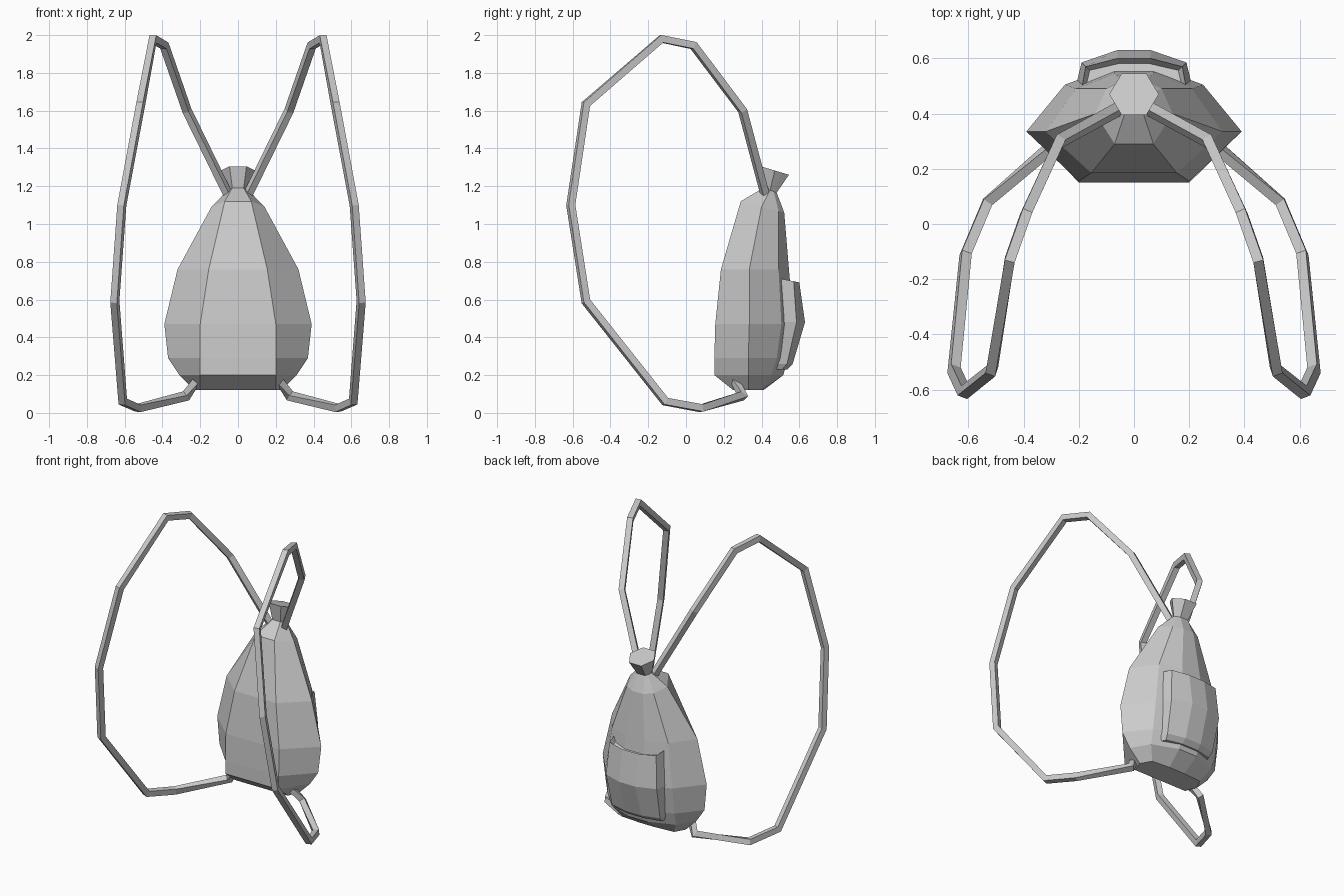
import bpy
import bmesh
from mathutils import Vector

default_cube = bpy.data.objects.get("Cube")
if default_cube:
    bpy.data.objects.remove(default_cube, do_unlink=True)


def make_material(name, colour):
    material = bpy.data.materials.new(name)
    material.use_nodes = True
    material.diffuse_color = colour
    material.node_tree.nodes["Principled BSDF"].inputs["Base Color"].default_value = colour
    return material


grey_cloth = make_material("grey cloth", (0.6, 0.6, 0.6, 1))


def loft(bm, rings):
    """Skin a stack of equal closed rings and cap both ends; returns the last cap."""
    loops = [[bm.verts.new(point) for point in ring] for ring in rings]
    for lower, upper in zip(loops, loops[1:]):
        for i in range(len(lower)):
            j = (i + 1) % len(lower)
            bm.faces.new((lower[i], lower[j], upper[j], upper[i]))
    bm.faces.new(list(reversed(loops[0])))
    top = bm.faces.new(loops[-1])
    bmesh.ops.recalc_face_normals(bm, faces=bm.faces[:])
    return top


def finish(bm, name):
    mesh = bpy.data.meshes.new(name)
    bm.to_mesh(mesh)
    bm.free()
    mesh.materials.append(grey_cloth)
    part = bpy.data.objects.new(name, mesh)
    bpy.context.collection.objects.link(part)
    return part


def mirrored_ring(height, slope, half):
    """Symmetric ring from its left half, tilted by slope along y."""
    left = [Vector((x, y, height + slope * (y - 0.33))) for x, y in half]
    right = [Vector((-p.x, p.y, p.z)) for p in reversed(left)]
    return left + right


# Sack body with gathered neck and flared top: front, side, corner, back points
sack_rings = [
    (0.12, 0, [(.2, .25), (.23, .33), (.19, .4), (.06, .41)]),
    (0.2, 0, [(.2, .15), (.31, .33), (.24, .45), (.07, .515)]),
    (0.29, 0, [(.2, .15), (.37, .33), (.25, .48), (.07, .54)]),
    (0.47, 0, [(.2, .155), (.39, .335), (.25, .505), (.07, .57)]),
    (0.76, 0, [(.155, .185), (.32, .335), (.21, .49), (.07, .545)]),
    (1.11, -.26, [(.07, .29), (.14, .4), (.1, .49), (.04, .52)]),
    (1.22, -.36, [(.03, .41), (.055, .445), (.042, .465), (.03, .48)]),
    (1.325, -.3, [(.045, .395), (.09, .47), (.067, .508), (.045, .545)]),
]
bm = bmesh.new()
loft(bm, [mirrored_ring(*ring) for ring in sack_rings])
finish(bm, "sack_body")

# Bulging back pocket with a sunken opening at the top
pocket_rings = [
    (0.23, 0, [(.19, .46), (.17, .51), (.06, .535)]),
    (0.26, 0, [(.2, .46), (.18, .535), (.06, .565)]),
    (0.48, 0, [(.215, .48), (.19, .585), (.06, .63)]),
    (0.745, -.2, [(.195, .46), (.175, .57), (.06, .6)]),
]
bm = bmesh.new()
opening = loft(bm, [mirrored_ring(*ring) for ring in pocket_rings])
bmesh.ops.inset_individual(bm, faces=[opening], thickness=0.02)
bmesh.ops.translate(bm, verts=opening.verts[:], vec=(0, 0, -0.03))
finish(bm, "back_pocket")

# Shoulder straps: a square section swept with mitred corners
strap_path = [
    (.05, .42, 1.15), (.27, .3, 1.6), (.39, .04, 1.945), (.45, -.13, 1.98),
    (.515, -.53, 1.635), (.615, -.61, 1.1), (.652, -.53, .59),
    (.61, -.11, .06), (.53, .08, .025), (.275, .3, .09), (.22, .26, .17),
]


def strap(name, side, half_width=0.0185):
    points = [Vector((x * side, y, z)) for x, y, z in strap_path]
    loop_normal = Vector((0.93 * side, 0.36, 0.08))
    rings = []
    for i, point in enumerate(points):
        before = (point - points[i - 1]).normalized() if i else None
        after = (points[i + 1] - point).normalized() if i + 1 < len(points) else None
        before, after = before or after, after or before
        tangent = (before + after).normalized()
        across = (loop_normal - tangent * loop_normal.dot(tangent)).normalized()
        outward = tangent.cross(across)
        mitre = 1 / max(tangent.dot(after), 0.75)
        a, b = across * half_width, outward * half_width * mitre
        rings.append([point + a + b, point - a + b, point - a - b, point + a - b])
    bm = bmesh.new()
    loft(bm, rings)
    finish(bm, name)


for name, side in (("left_strap", 1), ("right_strap", -1)):
    strap(name, side)
